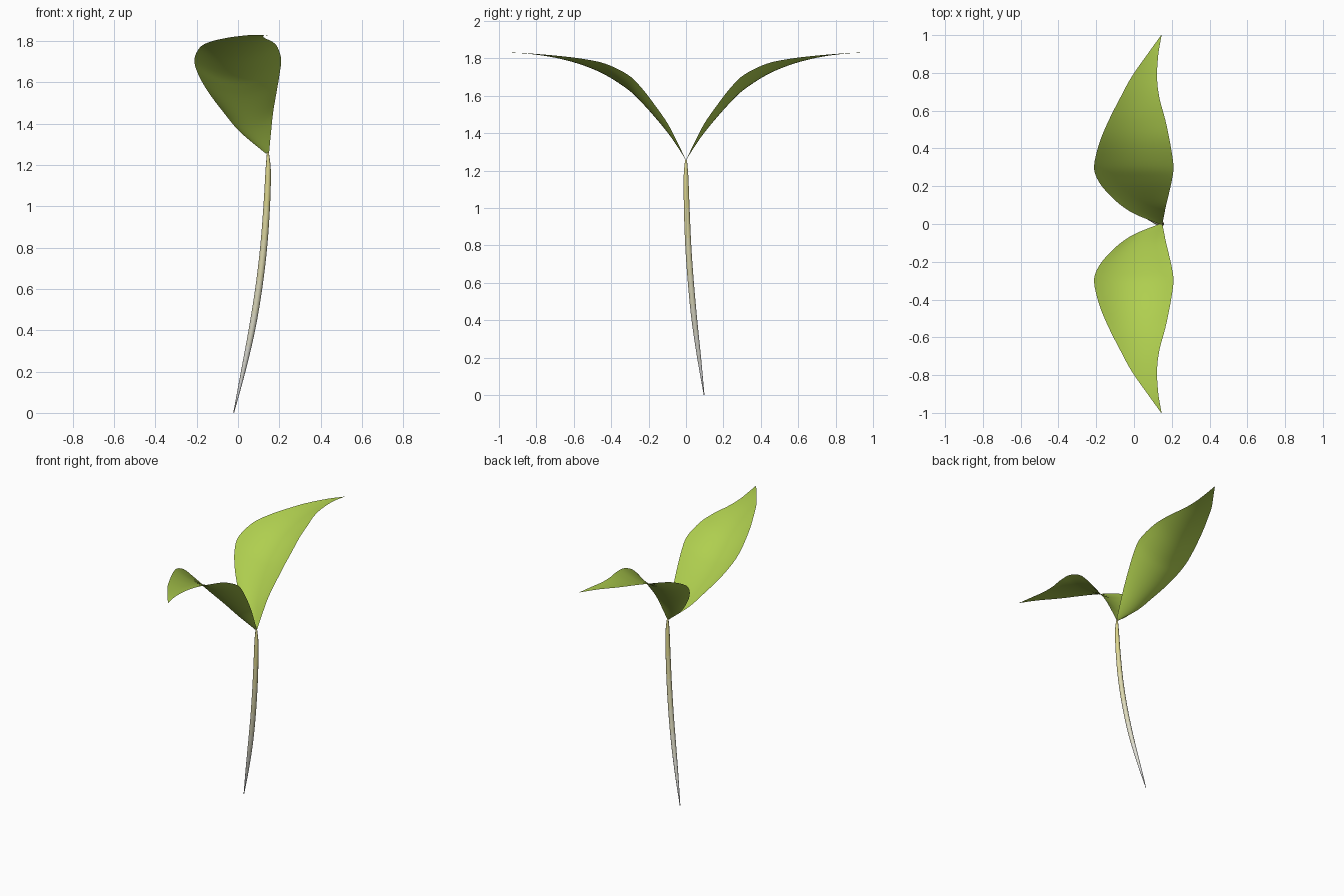
import bpy, math
from mathutils import Vector

if "Cube" in bpy.data.objects:
    bpy.data.objects.remove(bpy.data.objects["Cube"])


def material(name, rgb):
    m = bpy.data.materials.new(name)
    m.diffuse_color = (*rgb, 1.0)
    m.use_nodes = True
    m.node_tree.nodes["Principled BSDF"].inputs["Base Color"].default_value = m.diffuse_color
    return m


def smooth_rows(rows, steps):
    """Catmull-Rom interpolation through rows of numbers."""
    pts = [Vector(r) for r in rows]
    pts = [2 * pts[0] - pts[1]] + pts + [2 * pts[-1] - pts[-2]]
    out = []
    for a, b, c, d in zip(pts, pts[1:], pts[2:], pts[3:]):
        for s in range(steps):
            t = s / steps
            out.append(0.5 * (2 * b + (c - a) * t + (2 * a - 5 * b + 4 * c - d) * t * t
                              + (3 * b - a - 3 * c + d) * t ** 3))
    return out + [pts[-2]]


def make_object(name, verts, faces, mats):
    me = bpy.data.meshes.new(name)
    me.from_pydata(verts, [], faces)
    for m in mats:
        me.materials.append(m)
    me.shade_smooth()
    ob = bpy.data.objects.new(name, me)
    bpy.context.collection.objects.link(ob)
    return ob


# Leaves: cupped sheets (y, left x, right x, midrib z, edge z)
LEAF = [
    (0.00, 0.135, 0.150, 1.255, 1.255),
    (0.05, 0.010, 0.160, 1.335, 1.360),
    (0.10, -0.070, 0.170, 1.405, 1.455),
    (0.17, -0.145, 0.187, 1.490, 1.555),
    (0.24, -0.195, 0.202, 1.567, 1.645),
    (0.31, -0.211, 0.209, 1.633, 1.712),
    (0.43, -0.183, 0.191, 1.711, 1.771),
    (0.55, -0.133, 0.166, 1.763, 1.797),
    (0.67, -0.072, 0.134, 1.797, 1.812),
    (0.78, -0.012, 0.122, 1.817, 1.822),
    (0.90, 0.072, 0.129, 1.829, 1.830),
    (1.00, 0.144, 0.146, 1.828, 1.828),
]
leaf_green = material("leaf green", (0.43, 0.62, 0.078))
ACROSS = 12


def make_leaf(name, side):
    verts, faces = [], []
    rows = smooth_rows(LEAF, 4)
    for y, xl, xr, zm, ze in rows:
        for j in range(ACROSS + 1):
            u = 2 * j / ACROSS - 1
            x = (xl + xr) / 2 + u * (xr - xl) / 2
            verts.append((x, side * y, zm + (ze - zm) * u * u))
    w = ACROSS + 1
    for i in range(len(rows) - 1):
        for j in range(ACROSS):
            f = (i * w + j, i * w + j + 1, (i + 1) * w + j + 1, (i + 1) * w + j)
            faces.append(f if side > 0 else f[::-1])
    return make_object(name, verts, faces, [leaf_green])


make_leaf("back_leaf", 1)
make_leaf("front_leaf", -1)

# Stem: bent tapering tube (x, y, z, radius)
STEM = [
    (-0.021, 0.097, 0.00, 0.002),
    (0.025, 0.070, 0.20, 0.011),
    (0.067, 0.045, 0.40, 0.016),
    (0.100, 0.026, 0.60, 0.017),
    (0.124, 0.012, 0.80, 0.017),
    (0.139, 0.004, 1.00, 0.016),
    (0.146, 0.000, 1.17, 0.013),
    (0.145, 0.000, 1.26, 0.005),
]
# Colour bands from pale root to yellow-green top
BANDS = 7
low, high = Vector((0.74, 0.74, 0.74)), Vector((0.72, 0.67, 0.27))
stem_mats = [material(f"stem tone {i + 1}", low.lerp(high, i / (BANDS - 1)))
             for i in range(BANDS)]

SIDES = 10
rings = smooth_rows(STEM, 5)
verts, faces = [], []
for x, y, z, r in rings:
    for k in range(SIDES):
        a = 2 * math.pi * k / SIDES
        verts.append((x + r * math.cos(a), y + r * math.sin(a), z))
for i in range(len(rings) - 1):
    for k in range(SIDES):
        n = (k + 1) % SIDES
        faces.append((i * SIDES + k, i * SIDES + n,
                      (i + 1) * SIDES + n, (i + 1) * SIDES + k))
faces.append(tuple(range(SIDES))[::-1])
faces.append(tuple(range((len(rings) - 1) * SIDES, len(rings) * SIDES)))
stem = make_object("stem", verts, faces, stem_mats)
for p in stem.data.polygons:
    p.material_index = max(0, min(BANDS - 1, int(p.center.z / 1.15 * BANDS)))
